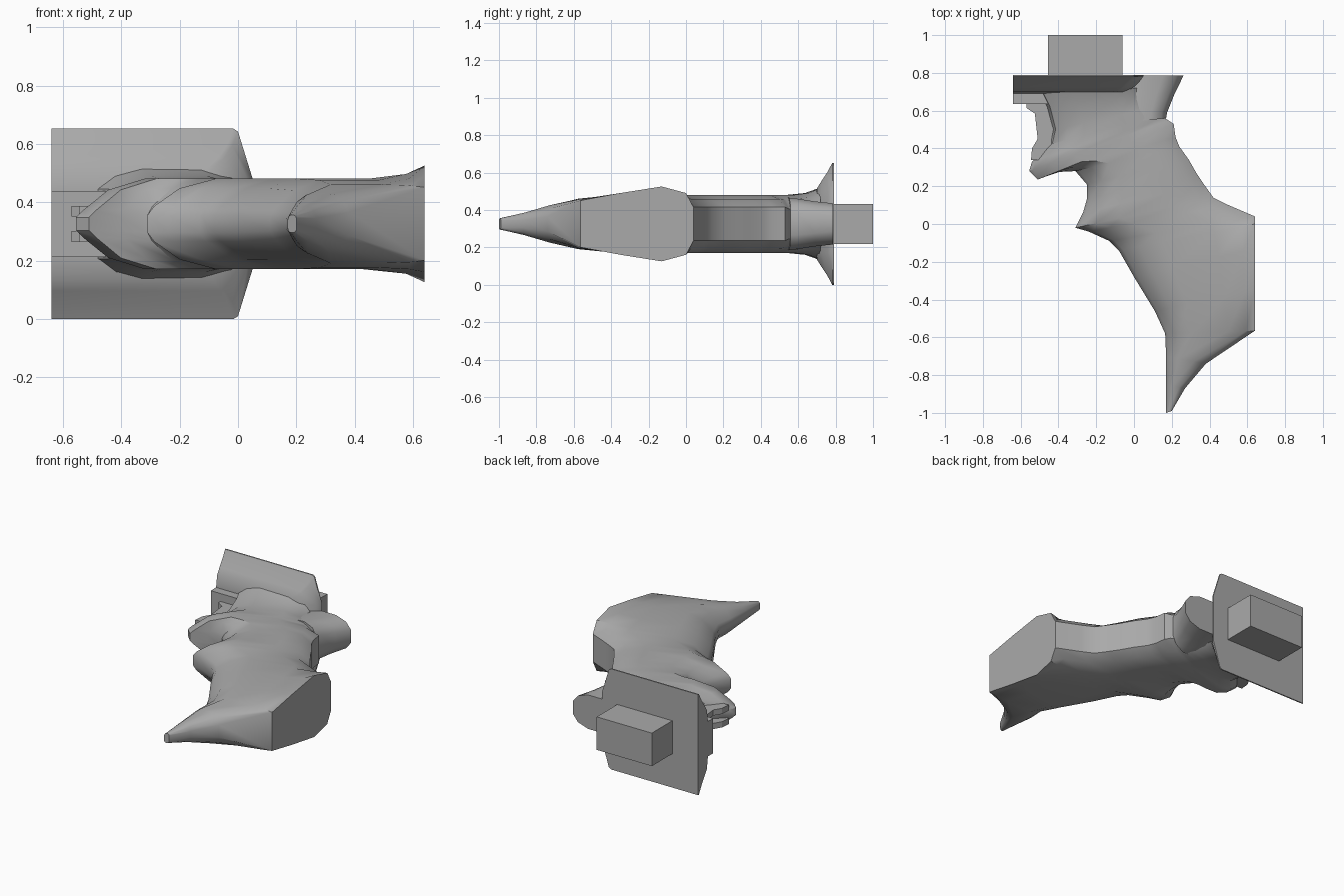
import bpy
import bmesh
from math import radians

MID = 0.326  # height of the symmetry plane

cube = bpy.data.objects.get("Cube")
if cube:
    bpy.data.objects.remove(cube, do_unlink=True)

grey = bpy.data.materials.new("plain grey")
grey.use_nodes = True
colour = (0.4, 0.4, 0.4, 1)
grey.diffuse_color = colour
grey.node_tree.nodes["Principled BSDF"].inputs["Base Color"].default_value = colour


def finish(name, bm, smooth=True):
    """Turn a bmesh into a named, shaded object."""
    bmesh.ops.recalc_face_normals(bm, faces=bm.faces)
    mesh = bpy.data.meshes.new(name)
    bm.to_mesh(mesh)
    bm.free()
    mesh.materials.append(grey)
    obj = bpy.data.objects.new(name, mesh)
    bpy.context.collection.objects.link(obj)
    if smooth:
        bpy.ops.object.select_all(action="DESELECT")
        obj.select_set(True)
        bpy.context.view_layer.objects.active = obj
        bpy.ops.object.shade_smooth_by_angle(angle=radians(38))
    return obj


def loft(name, rings, smooth=True):
    """Skin a list of equal rings and cap both ends."""
    bm = bmesh.new()
    loops = [[bm.verts.new(p) for p in ring] for ring in rings]
    n = len(loops[0])
    for a, b in zip(loops, loops[1:]):
        for i in range(n):
            j = (i + 1) % n
            bm.faces.new((a[i], a[j], b[j], b[i]))
    bm.faces.new(loops[0])
    bm.faces.new(loops[-1])
    return finish(name, bm, smooth)


def section(fx, fy, bx, by, hf, hb, hm=0.155):
    """Rounded section from a front point to a back point, mirrored in z."""
    half = [(0, hf * 0.5), (0.03, hf), (0.15, hf + (hm - hf) * 0.65),
            (0.32, hm), (0.7, hm), (0.9, hb + (hm - hb) * 0.65), (1, hb)]
    top = [(fx + (bx - fx) * t, fy + (by - fy) * t, MID + h) for t, h in half]
    return top + [(x, y, 2 * MID - z) for x, y, z in reversed(top)]


def prism(name, outline, z0, z1):
    """Extrude a flat xy outline between two heights."""
    return loft(name, [[(x, y, z) for x, y in outline] for z in (z0, z1)], False)


def box(name, x0, x1, y0, y1, half):
    return prism(name, [(x0, y0), (x1, y0), (x1, y1), (x0, y1)], MID - half, MID + half)


# Grip: pommel spike, flared butt, finger groove and neck in one skin
grip = [
    (.17, -1, .2, -.99, .02, .02, .03),
    (.17, -.85, .27, -.87, .025, .02, .06),
    (.17, -.7, .38, -.74, .03, .04, .1),
    (.165, -.58, .64, -.565, .04, .125, .135),
    (.11, -.46, .64, -.35, .05, .165, .15),
    (0, -.28, .64, -.13, .06, .2),
    (-.08, -.14, .64, 0, .06, .165),
    (-.13, -.09, .64, .04, .06, .09),
    (-.24, -.04, .5, .1, .06, .09),
    (-.31, -.02, .42, .14, .06, .09),
    (-.27, .06, .37, .21, .06, .09),
    (-.25, .13, .33, .27, .06, .09),
    (-.25, .21, .29, .34, .06, .09),
    (-.31, .28, .24, .41, .06, .09),
    (-.41, .275, .22, .46, .05, .09),
    (-.51, .235, .21, .53, .045, .09),
    (-.555, .28, .18, .55, .045, .08),
    (-.54, .33, .16, .56, .05, .08),
    (-.45, .42, .13, .58, .07, .1),
    (-.43, .5, .08, .61, .1, .1),
    (-.46, .62, .04, .67, .12, .1, .165),
    (-.5, .7, .03, .72, .12, .1, .19),
]
loft("grip", [section(*row) for row in grip])

# Rear tang curling out below the mounting plate
tang = [(-.1, .53, .17, .56, .13, .06, .14),
        (-.1, .6, .175, .59, .13, .06, .135),
        (-.1, .69, .215, .69, .12, .05, .12),
        (-.1, .785, .262, .785, .12, .04, .11)]
loft("rear_tang", [section(*row) for row in tang])


# Mounting plate with concave flare towards the grip
def plate_ring(y, h, end):
    shoulder = min(h * 0.8, 0.155)
    top = [(-.64, y, MID + h), (end - .065, y, MID + h),
           (end - .05, y, MID + h * 0.97), (end, y, MID + shoulder)]
    return top + [(x, v, 2 * MID - z) for x, v, z in reversed(top)]


flare = [(.69, .115, -.06), (.7, .19, -.04), (.725, .23, 0),
         (.755, .275, .03), (.782, .326, .05), (.79, .326, .05)]
loft("mounting_plate", [plate_ring(*row) for row in flare])
box("plate_rib", -.64, -.3, .635, .7, .113)

# Twin guard struts in front of the neck
strut = [(-.57, .64), (-.57, .615), (-.525, .585), (-.51, .45), (-.54, .4),
         (-.545, .34), (-.4, .34), (-.4, .64)]
for side, name in ((1, "upper_strut"), (-1, "lower_strut")):
    prism(name, strut, MID + side * .025, MID + side * .062)

# Connector block behind the plate
box("connector_block", -.455, -.06, .785, 1, .107)
